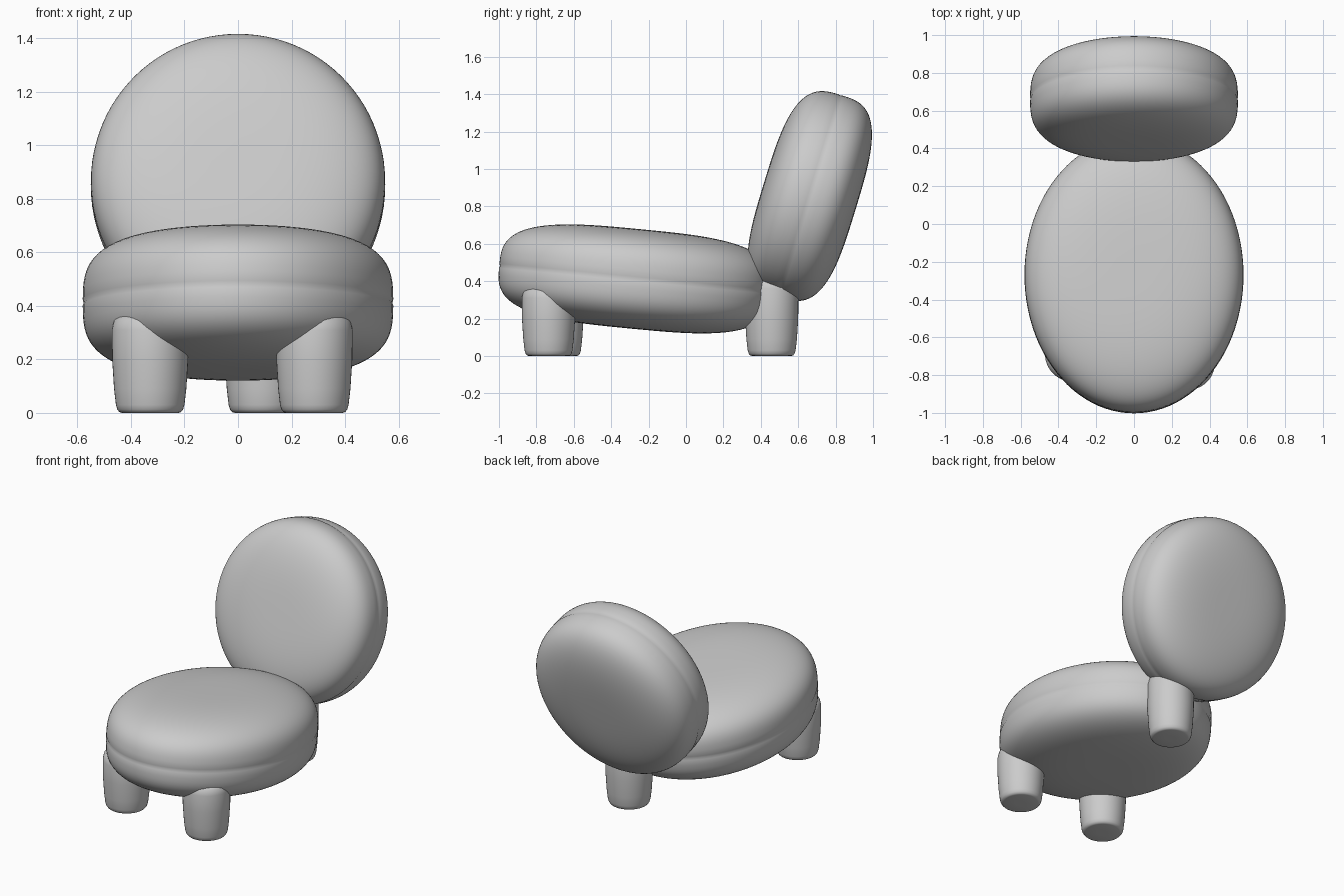
import bpy, bmesh, math

if "Cube" in bpy.data.objects:
    bpy.data.objects.remove(bpy.data.objects["Cube"])


def lathe(name, profile, sx=1.0, sy=1.0, segs=96):
    """Revolve a bottom-to-top (radius, z) profile, stretched to an ellipse."""
    bm = bmesh.new()
    rings = []
    for r, z in profile:
        rings.append([bm.verts.new((r * sx * math.cos(2 * math.pi * i / segs),
                                    r * sy * math.sin(2 * math.pi * i / segs), z))
                      for i in range(segs)])
    for a, b in zip(rings, rings[1:]):
        for i in range(segs):
            j = (i + 1) % segs
            bm.faces.new((a[i], a[j], b[j], b[i]))
    bm.faces.new(rings[0][::-1])
    bm.faces.new(rings[-1])
    me = bpy.data.meshes.new(name)
    bm.to_mesh(me)
    bm.free()
    me.shade_smooth()
    ob = bpy.data.objects.new(name, me)
    bpy.context.collection.objects.link(ob)
    return ob


def cushion(name, sx, sy, half, location, tilt, n=3.2, steps=24):
    """Puffy superelliptic disc with a fine seam line around its rim."""
    upper = []
    for k in range(1, steps):
        t = math.pi / 2 * k / steps
        upper.append((math.cos(t) ** (2 / n), half * math.sin(t) ** (2 / n)))
    upper.append((0.03, half))
    seam = [(1.0, -0.012), (0.994, 0.0), (1.0, 0.012)]
    profile = [(r, -z) for r, z in reversed(upper)] + seam + upper
    ob = lathe(name, profile, sx, sy)
    ob.location = location
    ob.rotation_euler.x = math.radians(tilt)
    return ob


def leg(name, x, y, height):
    """Stubby leg, slightly tapered, with rounded ends."""
    h = height
    profile = [(0.03, 0), (0.105, 0), (0.115, 0.003), (0.123, 0.013), (0.128, 0.03),
               (0.135, 0.09), (0.142, 0.2), (0.143, h - 0.06), (0.135, h - 0.025),
               (0.115, h - 0.005), (0.03, h)]
    ob = lathe(name, profile, segs=48)
    ob.location = (x, y, 0)
    return ob


# Oval seat, dipping toward the rear
cushion("seat", 0.58, 0.732, 0.267, (0, -0.27, 0.412), -5.5)

# Round backrest, leaning backward
cushion("backrest", 0.55, 0.565, 0.255, (0, 0.662, 0.855), 73)

# Three legs: two in front, one behind
leg("front_leg_left", -0.328, -0.69, 0.37)
leg("front_leg_right", 0.285, -0.735, 0.37)
leg("rear_leg", 0.093, 0.458, 0.42)
